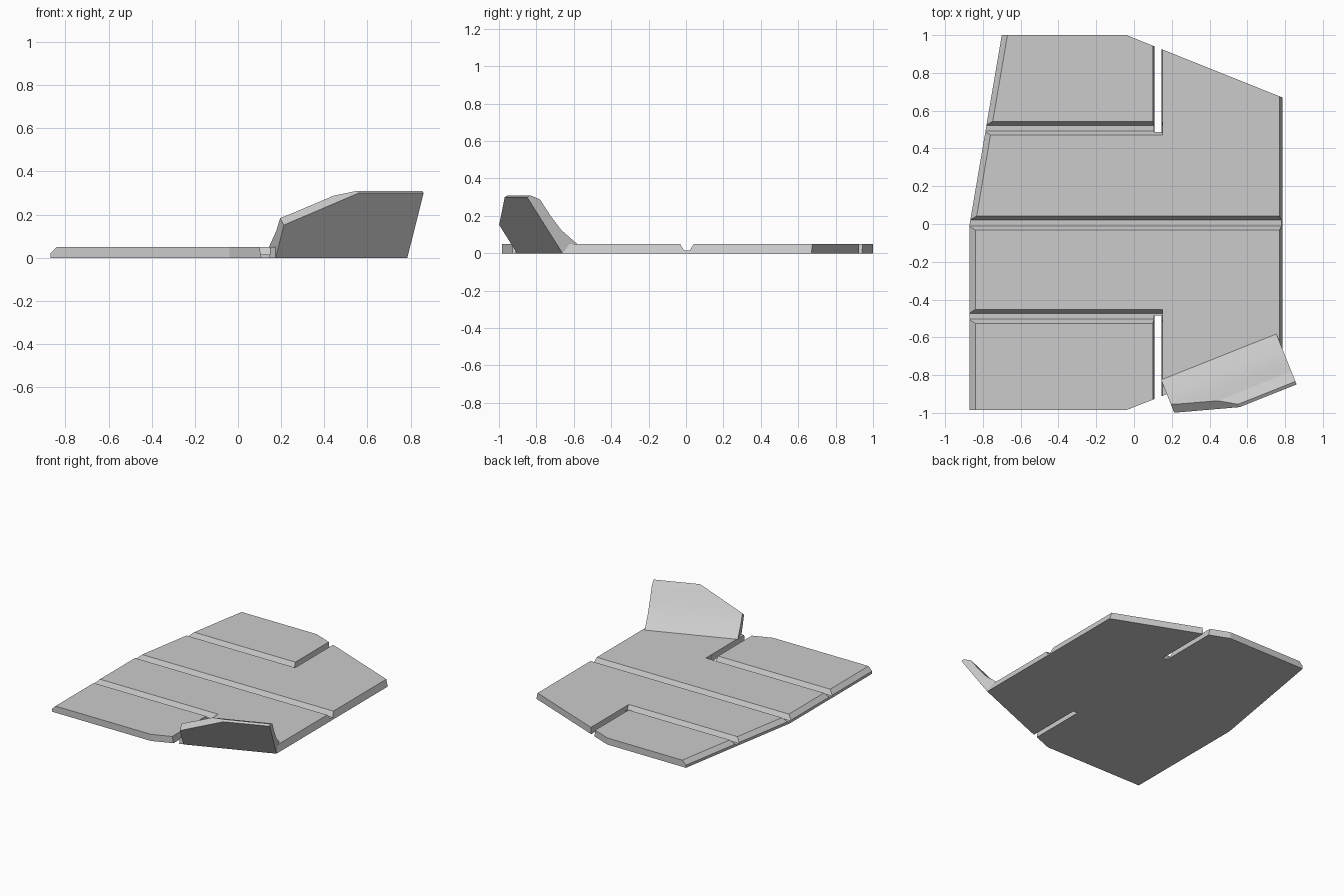
import bpy, bmesh, math
from mathutils import Vector, Matrix

cube = bpy.data.objects.get("Cube")
if cube:
    bpy.data.objects.remove(cube, do_unlink=True)

grey = bpy.data.materials.new("plain_grey")
grey.use_nodes = True
COLOUR = (0.6, 0.6, 0.6, 1)
grey.diffuse_color = COLOUR
grey.node_tree.nodes["Principled BSDF"].inputs["Base Color"].default_value = COLOUR


def prism(points, sweep):
    """Closed solid: a polygon of 3D points swept along a vector."""
    bm = bmesh.new()
    face = bm.faces.new([bm.verts.new(p) for p in points])
    new = bmesh.ops.extrude_face_region(bm, geom=[face])["geom"]
    moved = [v for v in new if isinstance(v, bmesh.types.BMVert)]
    bmesh.ops.translate(bm, verts=moved, vec=sweep)
    bmesh.ops.recalc_face_normals(bm, faces=bm.faces)
    return bm


def slice_off(bm, co, normal):
    """Remove what lies beyond a plane and cap the cut."""
    cut = bmesh.ops.bisect_plane(bm, geom=bm.verts[:] + bm.edges[:] + bm.faces[:],
                                 plane_co=co, plane_no=normal, clear_outer=True)
    edges = [e for e in cut["geom_cut"] if isinstance(e, bmesh.types.BMEdge)]
    bmesh.ops.holes_fill(bm, edges=edges)
    bmesh.ops.recalc_face_normals(bm, faces=bm.faces)


def make(name, bm):
    mesh = bpy.data.meshes.new(name)
    bm.to_mesh(mesh)
    bm.free()
    mesh.materials.append(grey)
    obj = bpy.data.objects.new(name, mesh)
    bpy.context.collection.objects.link(obj)
    return obj


# Flat panel with chamfered left and right edges
THICK = 0.05
outline = [(-0.87, -0.985), (-0.04, -0.985), (0.785, -0.66), (0.785, 0.67),
           (-0.04, 1.0), (-0.70, 1.0), (-0.87, 0.0)]
bm = prism([(x, y, 0) for x, y in outline], (0, 0, THICK))
slice_off(bm, (-0.87, 0, 0.02), (-1, 0, 1))
slice_off(bm, (-0.87, 0, 0.02), (-1, 0.17, 1))
slice_off(bm, (0.785, 0, 0), (THICK, 0, 0.015))
panel = make("panel", bm)

# Fold grooves and the two slots that free the corner flaps
cutters = []
for y, end in ((0.005, 1.0), (0.507, 0.15), (-0.489, 0.15)):
    profile = [(-0.038, 0.052), (-0.015, 0.015), (0.015, 0.015), (0.038, 0.052)]
    cutters.append(prism([(-1, y + a, z) for a, z in profile], (end + 1, 0, 0)))
for start, length in ((0.487, 0.6), (-1.1, 0.615)):
    profile = [(0.11, -0.01), (0.098, 0.06), (0.151, 0.06), (0.145, -0.01)]
    cutters.append(prism([(x, start, z) for x, z in profile], (0, length, 0)))
for i, cutter_mesh in enumerate(cutters):
    cutter = make(f"panel_cutter_{i + 1}", cutter_mesh)
    cutter.hide_render = True
    cutter.hide_set(True)
    cutter.display_type = 'WIRE'
    mod = panel.modifiers.new("cut", 'BOOLEAN')
    mod.operation, mod.solver, mod.object = 'DIFFERENCE', 'EXACT', cutter

# Apply the cuts, then discard the cutters
bpy.context.view_layer.update()
graph = bpy.context.evaluated_depsgraph_get()
panel.data = bpy.data.meshes.new_from_object(panel.evaluated_get(graph))
panel.modifiers.clear()
for obj in [o for o in bpy.data.objects if o.name.startswith("panel_cutter")]:
    bpy.data.objects.remove(obj, do_unlink=True)

# Raised front left flap: bend section (distance from fold, height), swept along the fold
section = [(0, 0), (0.204, 0.30), (0.187, 0.31), (0.13, 0.288),
           (0.071, 0.203), (0.006, 0.123), (-0.084, THICK)]
bm = prism([(0, -d, z) for d, z in section], (-0.657, 0, 0))
a, b, c = Vector((-0.66, -0.103, 0.15)), Vector((-0.324, -0.204, 0.30)), Vector((-0.655, -0.063, 0.18))
normal = (b - a).cross(c - a)
if normal.z < 0:
    normal.negate()
slice_off(bm, a, normal)
fold = Matrix.Translation((0.785, -0.66, 0)) @ Matrix.Rotation(math.atan2(0.245, 0.615), 4, 'Z')
bmesh.ops.transform(bm, matrix=fold, verts=bm.verts)
flap = make("raised_flap", bm)

bpy.ops.object.select_all(action='DESELECT')
flap.select_set(True)
bpy.context.view_layer.objects.active = flap
bpy.ops.object.shade_smooth_by_angle(angle=math.radians(25))
